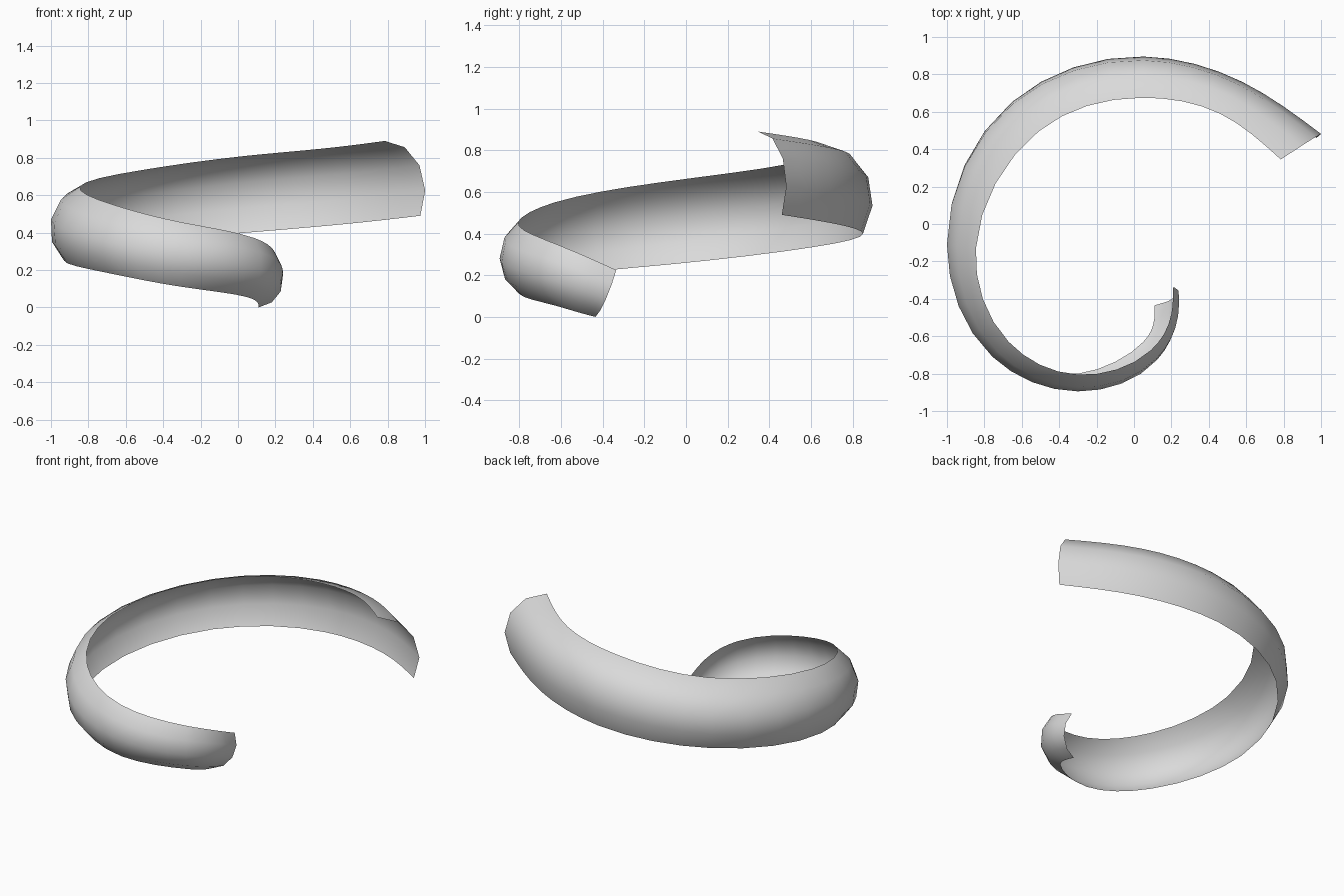
import bpy
import math
from mathutils import Vector

cube = bpy.data.objects.get("Cube")
if cube:
    bpy.data.objects.remove(cube, do_unlink=True)

# Guide sections along the spiral: top rim, middle of the bulge, bottom rim
SECTIONS = [
    ((.21, -.335, .225), (.228, -.385, .085), (.11, -.435, 0)),
    ((.2, -.48, .29), (.228, -.51, .135), (.108, -.51, .02)),
    ((.09, -.675, .37), (.125, -.725, .2), (.05, -.63, .055)),
    ((-.3, -.805, .455), (-.3, -.895, .28), (-.3, -.8, .11)),
    ((-.67, -.63, .55), (-.757, -.71, .365), (-.7, -.66, .185)),
    ((-.845, -.13, .645), (-1, -.11, .47), (-.93, -.1, .25)),
    ((-.51, .495, .735), (-.645, .645, .58), (-.61, .61, .335)),
    ((.04, .675, .81), (.05, .875, .67), (.05, .85, .4)),
    ((.46, .59, .85), (.56, .745, .715), (.565, .725, .445)),
    ((.785, .345, .89), (.97, .465, .76), (.975, .46, .49)),
]
STEPS = 4          # rings per guide section
SIDES = 4          # facets across the channel
HALF_ARC = math.radians(60)

keys = [[Vector(p) for p in s] for s in SECTIONS]
gaps = [(b[1] - a[1]).length for a, b in zip(keys, keys[1:])]


def spline_slopes(points):
    """Slopes of a curvature-continuous spline, found by relaxation."""
    s = [(b - a) / h for a, b, h in zip(points, points[1:], gaps)]
    m = [s[0]] + [(a + b) / 2 for a, b in zip(s, s[1:])] + [s[-1]]
    for _ in range(100):
        for i in range(1, len(s)):
            h, g = gaps[i - 1], gaps[i]
            m[i] = (3 * (s[i - 1] * g + s[i] * h)
                    - m[i - 1] * g - m[i + 1] * h) / (2 * (g + h))
        m[0] = (3 * s[0] - m[1]) / 2
        m[-1] = (3 * s[-1] - m[-2]) / 2
    return m


slopes = [spline_slopes([s[k] for s in keys]) for k in range(3)]


def blend(i, f, k):
    """Smooth point between two sections on one guide line."""
    g = f * f * (3 - 2 * f)
    return (keys[i][k].lerp(keys[i + 1][k], g)
            + slopes[k][i] * gaps[i] * f * (1 - f) ** 2
            - slopes[k][i + 1] * gaps[i] * f * f * (1 - f))


def arc(top, mid, bottom):
    """Circular channel profile from the top rim to the bottom rim."""
    centre, half = (top + bottom) / 2, (bottom - top) / 2
    bulge = mid - centre
    low = math.cos(HALF_ARC)
    for j in range(SIDES + 1):
        a = HALF_ARC * (2 * j / SIDES - 1)
        yield (centre + half * math.sin(a) / math.sin(HALF_ARC)
               + bulge * (math.cos(a) - low) / (1 - low))


# Sweep the profile along the spiral
verts = []
rings = len(gaps) * STEPS + 1
for r in range(rings):
    i = min(r // STEPS, len(gaps) - 1)
    f = r / STEPS - i
    verts.extend(arc(*(blend(i, f, k) for k in range(3))))

w = SIDES + 1
faces = [(r * w + j, (r + 1) * w + j, (r + 1) * w + j + 1, r * w + j + 1)
         for r in range(rings - 1) for j in range(SIDES)]

mesh = bpy.data.meshes.new("spiral_channel")
mesh.from_pydata(verts, [], faces)
mesh.update()
mesh.polygons.foreach_set("use_smooth", [True] * len(faces))

# Plain light grey
grey = bpy.data.materials.new("light_grey")
grey.use_nodes = True
colour = (0.7, 0.7, 0.7, 1)
grey.diffuse_color = colour
for node in grey.node_tree.nodes:
    if node.type == 'BSDF_PRINCIPLED':
        node.inputs["Base Color"].default_value = colour
mesh.materials.append(grey)

channel = bpy.data.objects.new("spiral_channel", mesh)
bpy.context.scene.collection.objects.link(channel)
